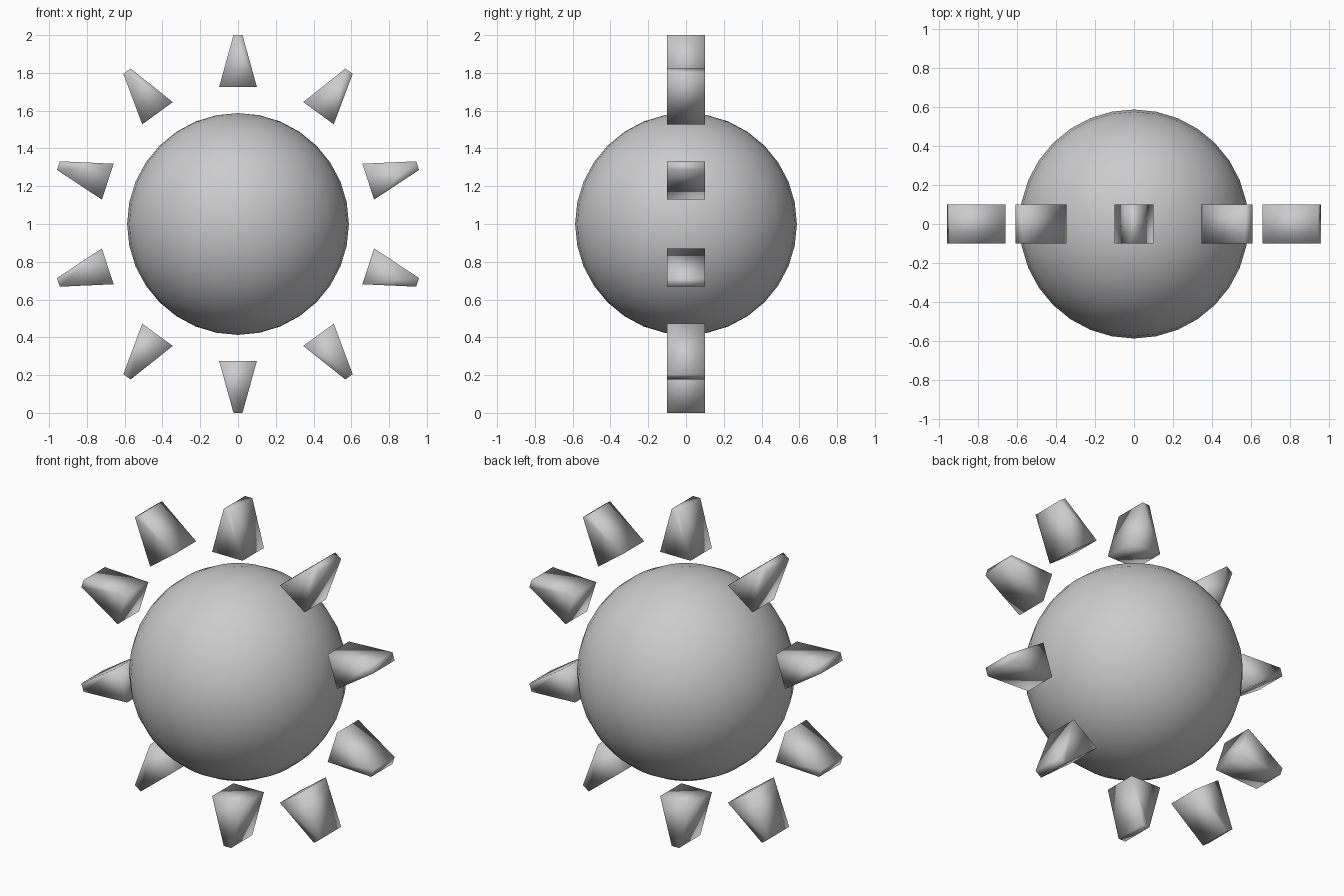
import bpy, bmesh, math
from mathutils import Matrix

if "Cube" in bpy.data.objects:
    bpy.data.objects.remove(bpy.data.objects["Cube"])

CENTRE_Z = 1.0

# Central globe
bpy.ops.mesh.primitive_uv_sphere_add(segments=32, ring_count=16, radius=0.587,
                                     location=(0, 0, CENTRE_Z))
globe = bpy.context.object
globe.name = "sun_globe"
bpy.ops.object.shade_smooth()


def add_ray(i, inner=0.725, outer=1.0, base=0.1, tip=0.024, depth=0.1):
    """Wedge tapering outward across the ring plane, constant in depth."""
    bm = bmesh.new()
    bmesh.ops.create_cube(bm, size=2)
    for v in bm.verts:
        top = v.co.z > 0
        v.co.x *= tip if top else base
        v.co.y *= depth
        v.co.z = outer if top else inner
    turn = Matrix.Rotation(i * math.tau / 10, 4, 'Y')
    bm.transform(Matrix.Translation((0, 0, CENTRE_Z)) @ turn)
    for f in bm.faces:
        f.smooth = True
    mesh = bpy.data.meshes.new(f"ray_{i + 1}")
    bm.to_mesh(mesh)
    bm.free()
    bpy.context.collection.objects.link(bpy.data.objects.new(mesh.name, mesh))


# Ring of ten rays
for i in range(10):
    add_ray(i)
